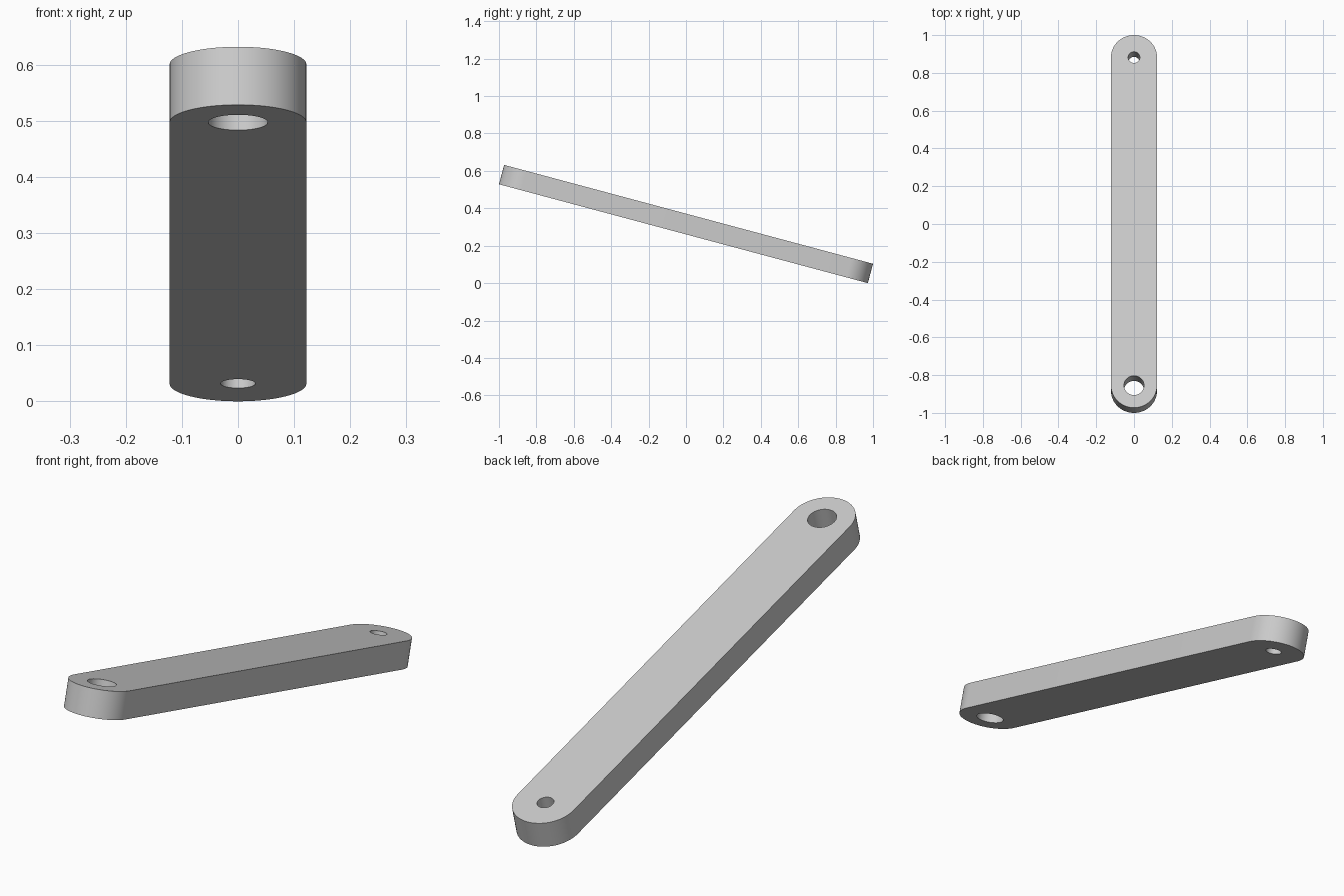
import bpy
import bmesh
import math
from mathutils import Vector

cube = bpy.data.objects.get("Cube")
if cube:
    bpy.data.objects.remove(cube)

TILT = math.radians(15)
RADIUS = 0.122        # half width of the bar and radius of its ends
THICK = 0.107
LENGTH = 2.042
HALF = LENGTH / 2 - RADIUS   # distance from the middle to each hole

# Single grey material
grey = bpy.data.materials.new("light_grey")
grey.use_nodes = True
colour = (0.6, 0.6, 0.6, 1.0)
grey.diffuse_color = colour
bsdf = next(n for n in grey.node_tree.nodes if n.type == 'BSDF_PRINCIPLED')
bsdf.inputs["Base Color"].default_value = colour


def arc(cy, radius, start, sweep, steps):
    """Points on an arc centred on the bar's long axis."""
    return [Vector((radius * math.cos(start + sweep * i / steps),
                    cy + radius * math.sin(start + sweep * i / steps),
                    -THICK / 2)) for i in range(steps + 1)]


def add_loop(bm, points):
    verts = [bm.verts.new(p) for p in points]
    return [bm.edges.new((v, verts[i - 1])) for i, v in enumerate(verts)]


bm = bmesh.new()

# Rounded outline, large front hole and small back hole
edges = add_loop(bm, arc(HALF, RADIUS, 0, math.pi, 32)
                 + arc(-HALF, RADIUS, math.pi, math.pi, 32))
for cy, radius in ((-HALF, 0.053), (HALF, 0.031)):
    edges += add_loop(bm, arc(cy, radius, 0, math.tau, 48)[:-1])

# Fill the profile around the holes and give it thickness
bmesh.ops.triangle_fill(bm, edges=edges, use_beauty=True, use_dissolve=False)
result = bmesh.ops.extrude_face_region(bm, geom=bm.faces[:], use_keep_orig=True)
top = [g for g in result["geom"] if isinstance(g, bmesh.types.BMVert)]
bmesh.ops.translate(bm, verts=top, vec=(0, 0, THICK))
bmesh.ops.recalc_face_normals(bm, faces=bm.faces[:])

mesh = bpy.data.meshes.new("link_bar")
bm.to_mesh(mesh)
bm.free()
mesh.materials.append(grey)

# Tilted bar, front end raised
bar = bpy.data.objects.new("link_bar", mesh)
bpy.context.collection.objects.link(bar)
bar.rotation_euler.x = -TILT
bar.location.z = (LENGTH * math.sin(TILT) + THICK * math.cos(TILT)) / 2

# Smooth round walls with crisp rims
bpy.ops.object.select_all(action='DESELECT')
bar.select_set(True)
bpy.context.view_layer.objects.active = bar
bpy.ops.object.shade_smooth_by_angle(angle=math.radians(30))
